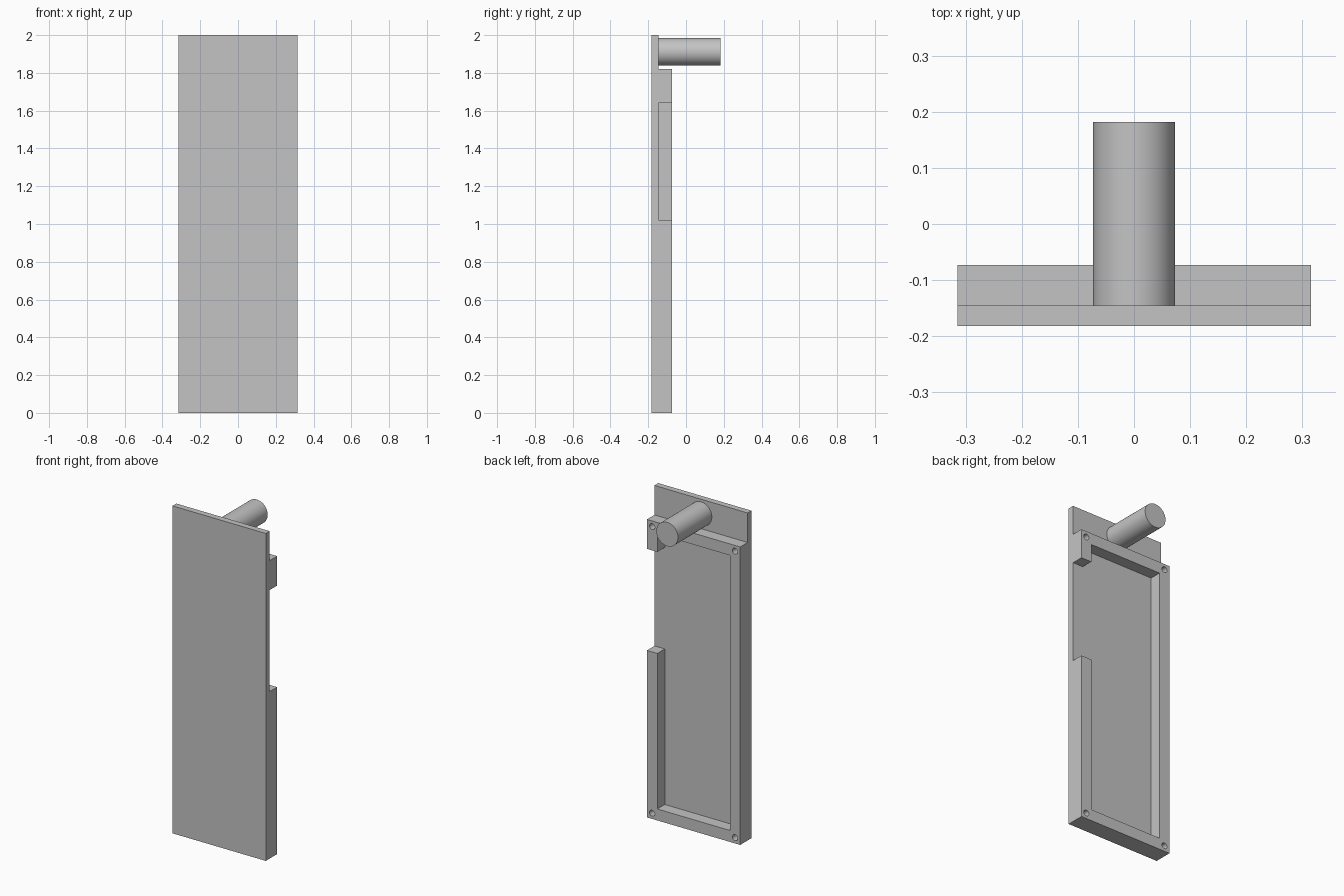
import bpy
import math

if "Cube" in bpy.data.objects:
    bpy.data.objects.remove(bpy.data.objects["Cube"], do_unlink=True)

grey = bpy.data.materials.new("plain grey")
grey.use_nodes = True
colour = (0.55, 0.55, 0.55, 1)
grey.diffuse_color = colour
grey.node_tree.nodes["Principled BSDF"].inputs["Base Color"].default_value = colour

# Main dimensions
HALF_W, HEIGHT = 0.315, 2.0
FRONT, FLOOR, RIM, POST_END = -0.182, -0.145, -0.073, 0.182
FRAME_TOP, WALL = 1.82, 0.07
OVER = 0.1  # cutter overshoot


def box(name, x, y, z):
    """Box from (low, high) ranges."""
    spans = (x, y, z)
    bpy.ops.mesh.primitive_cube_add(size=1, location=[sum(s) / 2 for s in spans])
    ob = bpy.context.object
    ob.name = name
    ob.scale = [s[1] - s[0] for s in spans]
    bpy.ops.object.transform_apply(location=True, rotation=False, scale=True)
    ob.data.materials.append(grey)
    return ob


def rod(name, radius, x, z, y0, y1, sides):
    """Cylinder lying along y."""
    bpy.ops.mesh.primitive_cylinder_add(
        vertices=sides, radius=radius, depth=y1 - y0,
        location=(x, (y0 + y1) / 2, z), rotation=(math.pi / 2, 0, 0))
    ob = bpy.context.object
    ob.name = name
    bpy.ops.object.transform_apply(location=True, rotation=True, scale=True)
    ob.data.materials.append(grey)
    return ob


def cut(target, cutter):
    cutter.hide_render = True
    mod = target.modifiers.new("cut", "BOOLEAN")
    mod.operation = "DIFFERENCE"
    mod.solver = "EXACT"
    mod.object = cutter
    bpy.context.view_layer.objects.active = target
    bpy.ops.object.modifier_apply(modifier=mod.name)
    bpy.data.objects.remove(cutter, do_unlink=True)


def smooth(ob):
    bpy.ops.object.select_all(action="DESELECT")
    ob.select_set(True)
    bpy.context.view_layer.objects.active = ob
    bpy.ops.object.shade_smooth_by_angle(angle=math.radians(30))


# Backed cover: a solid slab carved from behind
cover = box("cover_plate", (-HALF_W, HALF_W), (FRONT, RIM), (0, HEIGHT))
back = (FLOOR, RIM + OVER)
inner = HALF_W - WALL

# Thin tab at the top, pocket inside the rim, gap in the left wall
cut(cover, box("tab_cutter", (-HALF_W - OVER, HALF_W + OVER), back,
               (FRAME_TOP, HEIGHT + OVER)))
cut(cover, box("pocket_cutter", (-inner, inner), back, (WALL, FRAME_TOP - WALL)))
cut(cover, box("gap_cutter", (inner - OVER, HALF_W + OVER), back, (1.02, 1.64)))

# Blind screw holes in the rim corners
for x in (-HALF_W + WALL / 2, HALF_W - WALL / 2):
    for z in (WALL / 2, FRAME_TOP - WALL / 2):
        cut(cover, rod("hole_cutter", 0.018, x, z, FLOOR + 0.002, RIM + OVER, 24))
smooth(cover)

# Round post on the tab
post = rod("post", 0.073, 0, 1.911, FLOOR - 0.01, POST_END, 64)
smooth(post)
